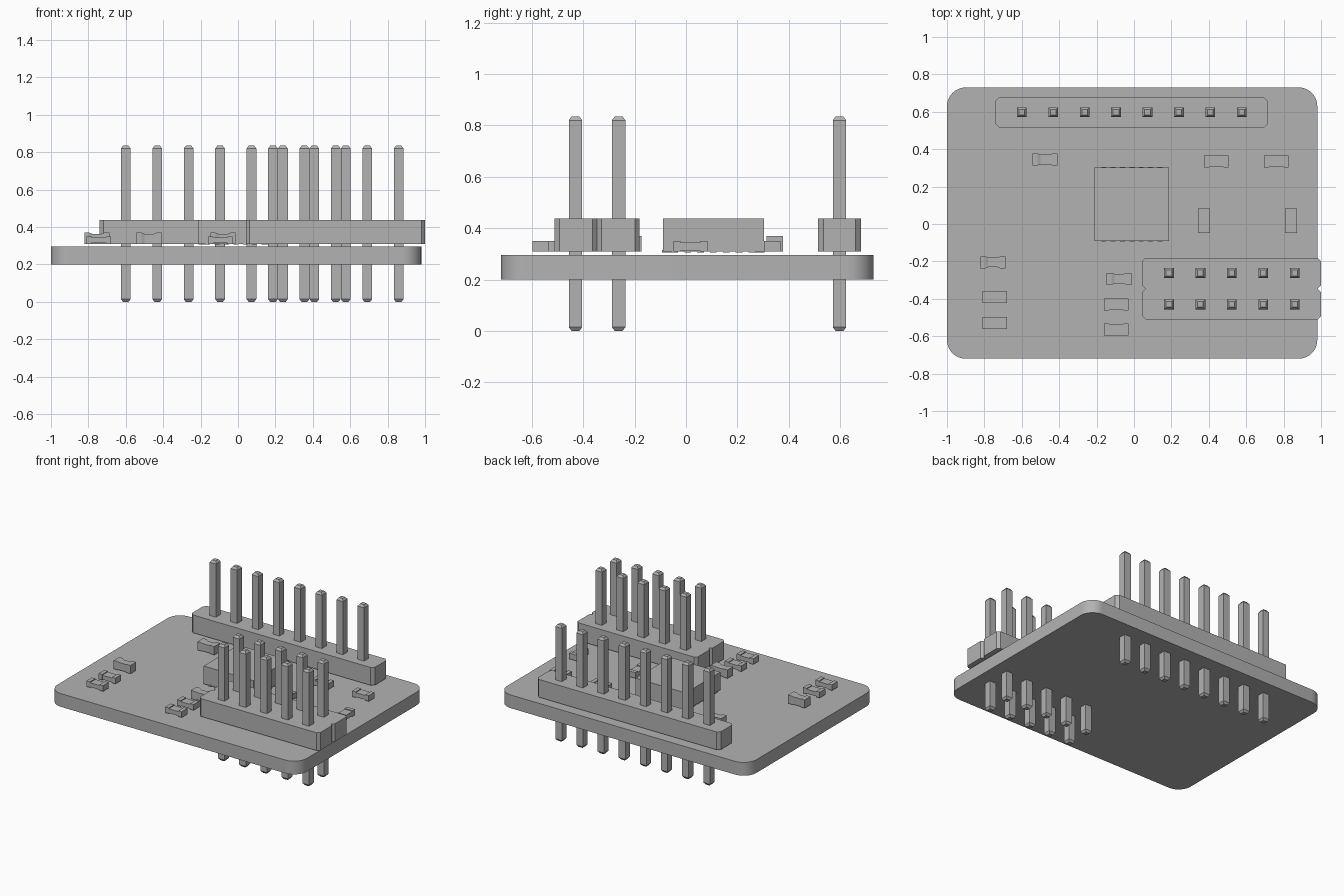
import bpy, bmesh, math
from mathutils import Matrix

cube = bpy.data.objects.get("Cube")
if cube:
    bpy.data.objects.remove(cube, do_unlink=True)

GREY = (0.45, 0.45, 0.45, 1.0)
mat = bpy.data.materials.new("plain_grey")
mat.use_nodes = True
mat.diffuse_color = GREY
mat.node_tree.nodes["Principled BSDF"].inputs["Base Color"].default_value = GREY


def finish(name, bm):
    bmesh.ops.recalc_face_normals(bm, faces=bm.faces)
    mesh = bpy.data.meshes.new(name)
    bm.to_mesh(mesh)
    bm.free()
    mesh.materials.append(mat)
    obj = bpy.data.objects.new(name, mesh)
    bpy.context.collection.objects.link(obj)
    return obj


def add_box(bm, x0, x1, y0, y1, z0, z1):
    m = Matrix.Translation(((x0 + x1) / 2, (y0 + y1) / 2, (z0 + z1) / 2))
    m = m @ Matrix.Diagonal((x1 - x0, y1 - y0, z1 - z0, 1))
    return bmesh.ops.create_cube(bm, size=1, matrix=m)["verts"]


def add_prism(bm, outline, z0, z1):
    face = bm.faces.new([bm.verts.new((x, y, z0)) for x, y in outline])
    top = bmesh.ops.extrude_face_region(bm, geom=[face])["geom"]
    verts = [v for v in top if isinstance(v, bmesh.types.BMVert)]
    bmesh.ops.translate(bm, verts=verts, vec=(0, 0, z1 - z0))


def rounded_box(name, x0, x1, y0, y1, z0, z1, radius, segments):
    bm = bmesh.new()
    add_box(bm, x0, x1, y0, y1, z0, z1)
    uprights = [e for e in bm.edges
                if abs(e.verts[0].co.z - e.verts[1].co.z) > 0.001]
    bmesh.ops.bevel(bm, geom=uprights, offset=radius, offset_type='OFFSET',
                    segments=segments, profile=0.5, affect='EDGES')
    return finish(name, bm)


# Circuit board
board = rounded_box("circuit_board", -1, 0.98, -0.72, 0.73, 0.2, 0.295, 0.1, 10)
bpy.context.view_layer.objects.active = board
board.select_set(True)
bpy.ops.object.shade_smooth_by_angle(angle=math.radians(30))
board.select_set(False)

# Header housings
BASE = 0.31
rounded_box("single_row_housing", -0.74, 0.715, 0.514, 0.68, BASE, 0.438, 0.021, 1)

bm = bmesh.new()
xm, ym, c = 0.522, -0.346, 0.018
quarter = [(0.478 - c, 0), (0.478, c), (0.478, 0.165 - c), (0.478 - c, 0.165)]
right = [(x, -y) for x, y in reversed(quarter)] + quarter[1:]
left = [(-x, -y) for x, y in right]
add_prism(bm, [(xm + x, ym + y) for x, y in right + left], BASE, 0.438)
finish("double_row_housing", bm)


# Tapered header pins
def pin(name, x, y):
    bm = bmesh.new()
    rings = []
    for z, r in ((0, 0.015), (0.015, 0.026), (0.82, 0.026), (0.835, 0.015)):
        rings.append([bm.verts.new((x + r * a, y + r * b, z))
                      for a, b in ((-1, -1), (1, -1), (1, 1), (-1, 1))])
    for lo, hi in zip(rings, rings[1:]):
        for i in range(4):
            j = (i + 1) % 4
            bm.faces.new((lo[i], lo[j], hi[j], hi[i]))
    bm.faces.new(rings[0])
    bm.faces.new(rings[-1])
    finish(name, bm)


PITCH = 0.168
for i in range(8):
    pin(f"single_row_pin_{i + 1}", -0.6 + PITCH * i, 0.597)
for i in range(5):
    pin(f"double_row_back_pin_{i + 1}", 0.187 + PITCH * i, -0.262)
    pin(f"double_row_front_pin_{i + 1}", 0.187 + PITCH * i, -0.43)

# Square chip with contact pads along all four lower edges
bm = bmesh.new()
add_box(bm, -0.21, 0.187, -0.09, 0.303, BASE, 0.438)
finish("chip_body", bm)
bm = bmesh.new()
for side in range(4):
    turn = Matrix.Translation((-0.0115, 0.1065, 0)) @ Matrix.Rotation(side * math.pi / 2, 4, 'Z')
    for i in range(7):
        x = (i - 3) * 0.05
        verts = add_box(bm, x - 0.013, x + 0.013, 0.16, 0.199, BASE - 0.004, BASE + 0.006)
        bmesh.ops.transform(bm, matrix=turn, verts=verts)
finish("chip_pads", bm)


# Resistors: a low body between two end caps
def resistor(name, x, y, upright=False):
    bm = bmesh.new()
    add_box(bm, -0.04, 0.04, -0.031, 0.031, BASE + 0.004, 0.345)
    for s in (-1, 1):
        a, b = sorted((s * 0.038, s * 0.066))
        add_box(bm, a, b, -0.032, 0.032, BASE, 0.351)
    angle = math.pi / 2 if upright else 0
    bm.transform(Matrix.Translation((x, y, 0)) @ Matrix.Rotation(angle, 4, 'Z'))
    finish(name, bm)


spots = [(-0.745, -0.39), (-0.745, -0.53), (-0.095, -0.43), (-0.095, -0.565),
         (0.44, 0.335), (0.76, 0.335)]
for i, (x, y) in enumerate(spots):
    resistor(f"resistor_{i + 1}", x, y)
for i, x in enumerate((0.375, 0.84)):
    resistor(f"upright_resistor_{i + 1}", x, 0.017, True)

# Capacitors: slightly waisted blocks
for i, (x, y) in enumerate(((-0.475, 0.345), (-0.755, -0.205), (-0.08, -0.293))):
    bm = bmesh.new()
    rings = []
    for dx, inset in ((-0.067, 0), (-0.04, 0), (-0.025, 0.006),
                      (0.025, 0.006), (0.04, 0), (0.067, 0)):
        w, top = 0.032 - inset, 0.37 - inset
        rings.append([bm.verts.new((x + dx, y + b, z)) for b, z in
                      ((-w, BASE), (w, BASE), (w, top), (-w, top))])
    for a, b in zip(rings, rings[1:]):
        for k in range(4):
            j = (k + 1) % 4
            bm.faces.new((a[k], a[j], b[j], b[k]))
    bm.faces.new(rings[0])
    bm.faces.new(rings[-1])
    finish(f"capacitor_{i + 1}", bm)
